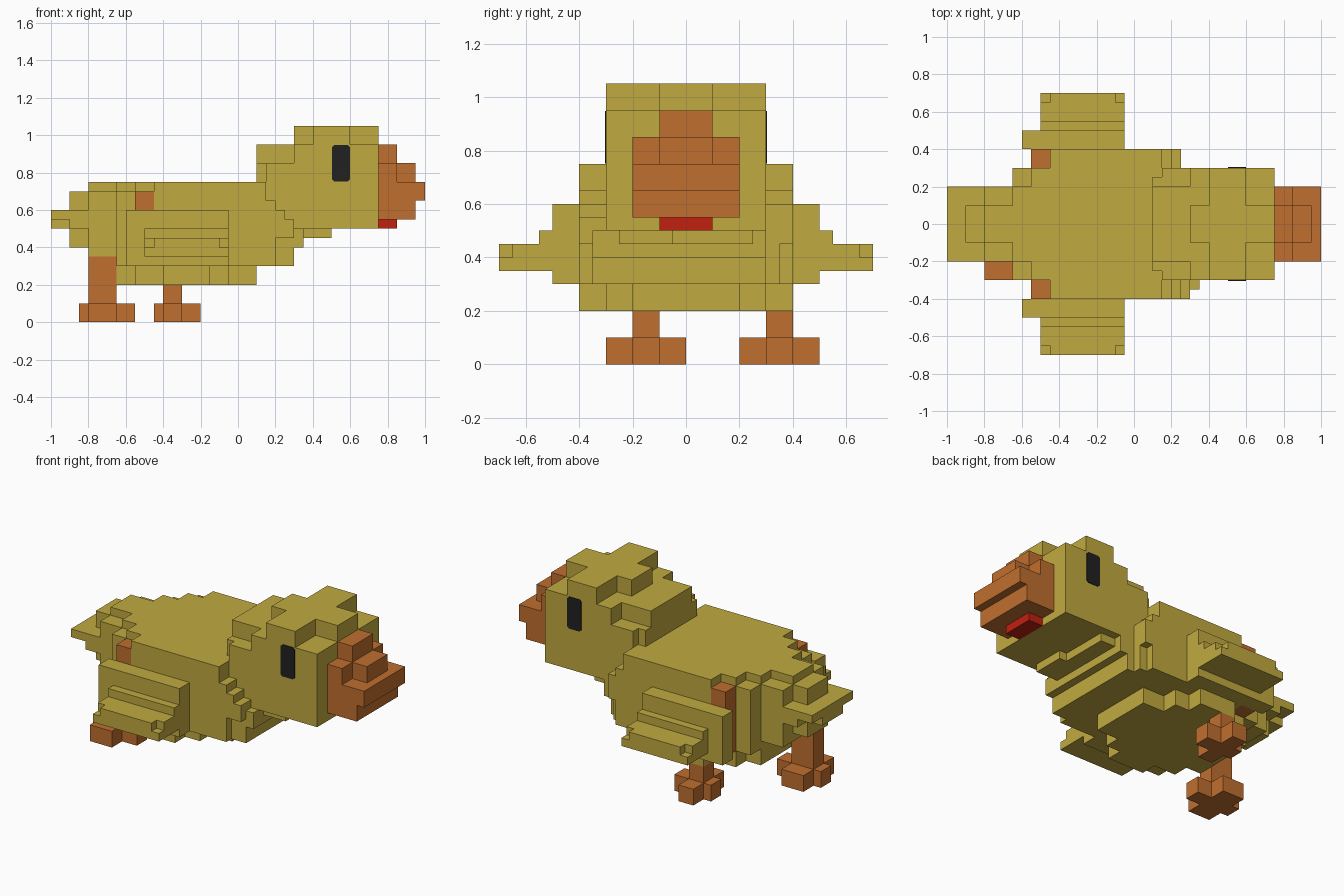
import bpy, bmesh

cube = bpy.data.objects.get("Cube")
if cube:
    bpy.data.objects.remove(cube, do_unlink=True)

U = 0.05          # size of one block
taken = set()     # blocks already used by an earlier part


def material(name, rgb):
    m = bpy.data.materials.new(name)
    m.use_nodes = True
    m.diffuse_color = (*rgb, 1)
    m.node_tree.nodes["Principled BSDF"].inputs["Base Color"].default_value = (*rgb, 1)
    return m


YELLOW = material("olive_yellow", (0.53, 0.40, 0.05))
ORANGE = material("burnt_orange", (0.53, 0.157, 0.028))
RED = material("tongue_red", (0.53, 0.015, 0.005))
BLACK = material("eye_black", (0.015, 0.015, 0.015))

# Outward normal and counter-clockwise corners of each block side
SIDES = {
    (1, 0, 0): [(1, 0, 0), (1, 1, 0), (1, 1, 1), (1, 0, 1)],
    (-1, 0, 0): [(0, 0, 0), (0, 0, 1), (0, 1, 1), (0, 1, 0)],
    (0, 1, 0): [(0, 1, 0), (0, 1, 1), (1, 1, 1), (1, 1, 0)],
    (0, -1, 0): [(0, 0, 0), (1, 0, 0), (1, 0, 1), (0, 0, 1)],
    (0, 0, 1): [(0, 0, 1), (1, 0, 1), (1, 1, 1), (0, 1, 1)],
    (0, 0, -1): [(0, 0, 0), (0, 1, 0), (1, 1, 0), (1, 0, 0)],
}


def blocks(name, mat, boxes):
    """Union of boxes (x0, x1, y0, y1, z0, z1) as one stepped skin."""
    cells = set()
    for b in boxes:
        x0, x1, y0, y1, z0, z1 = [round(v / U) for v in b]
        cells |= {(x, y, z) for x in range(x0, x1)
                  for y in range(y0, y1) for z in range(z0, z1)}
    cells -= taken
    taken.update(cells)
    bm = bmesh.new()
    verts = {}
    for c in sorted(cells):
        for n, corners in SIDES.items():
            if tuple(a + b for a, b in zip(c, n)) in cells:
                continue
            face = []
            for k in corners:
                p = tuple(a + b for a, b in zip(c, k))
                if p not in verts:
                    verts[p] = bm.verts.new([v * U for v in p])
                face.append(verts[p])
            bm.faces.new(face)
    bmesh.ops.dissolve_limit(bm, angle_limit=0.02, verts=bm.verts[:], edges=bm.edges[:])
    me = bpy.data.meshes.new(name)
    bm.to_mesh(me)
    bm.free()
    me.materials.append(mat)
    ob = bpy.data.objects.new(name, me)
    bpy.context.collection.objects.link(ob)
    return ob


def mid(x0, x1, w, z0, z1):
    """Box centred on y = 0 with half width w."""
    return (x0, x1, -w, w, z0, z1)


# Upper legs set into the flanks
for side, y in (("left", 0.3), ("right", -0.4)):
    blocks(side + "_thigh", ORANGE, [(-0.55, -0.45, y, y + 0.1, 0.3, 0.7)])

# Beak and tongue
blocks("beak", ORANGE, [
    mid(0.75, 0.95, 0.2, 0.55, 0.65), mid(0.75, 1.0, 0.2, 0.65, 0.75),
    mid(0.75, 0.85, 0.2, 0.75, 0.85), mid(0.75, 0.95, 0.1, 0.75, 0.85),
    mid(0.75, 0.85, 0.1, 0.85, 0.95)])
blocks("tongue", RED, [mid(0.75, 0.85, 0.1, 0.5, 0.55)])

# Head with cross-shaped crown
blocks("head", YELLOW, [
    mid(0.3, 0.75, 0.3, 0.5, 0.95), mid(0.15, 0.3, 0.3, 0.5, 0.85),
    mid(0.1, 0.3, 0.25, 0.75, 0.85), mid(0.1, 0.3, 0.2, 0.85, 0.95),
    mid(0.4, 0.6, 0.3, 0.95, 1.05), mid(0.3, 0.75, 0.1, 0.95, 1.05)])

# Body, chest steps and belly
blocks("body", YELLOW, [
    mid(-0.45, 0.15, 0.4, 0.3, 0.75), mid(0.15, 0.2, 0.4, 0.3, 0.65),
    mid(0.2, 0.25, 0.4, 0.45, 0.6), mid(0.2, 0.25, 0.35, 0.3, 0.45),
    mid(-0.65, -0.45, 0.3, 0.3, 0.7), mid(-0.65, -0.45, 0.2, 0.7, 0.75),
    mid(-0.55, -0.45, 0.3, 0.7, 0.75)])
blocks("chest", YELLOW, [
    mid(0.2, 0.3, 0.3, 0.3, 0.5), (0.2, 0.3, -0.35, 0.3, 0.3, 0.55),
    (0.25, 0.3, -0.4, -0.3, 0.45, 0.55), (0.3, 0.35, -0.35, 0.3, 0.4, 0.5),
    (0.3, 0.45, -0.25, 0.25, 0.45, 0.5), (0.45, 0.5, -0.25, -0.05, 0.45, 0.5)])
blocks("belly", YELLOW, [
    mid(-0.65, 0.1, 0.2, 0.2, 0.3), mid(-0.55, -0.05, 0.3, 0.2, 0.3),
    mid(-0.4, -0.15, 0.4, 0.2, 0.3)])

# Stepped tail
blocks("tail", YELLOW, [
    mid(-1.0, -0.65, 0.2, 0.55, 0.6), mid(-1.0, -0.65, 0.1, 0.5, 0.6),
    mid(-0.9, -0.65, 0.2, 0.5, 0.6), mid(-0.9, -0.65, 0.1, 0.4, 0.7),
    mid(-0.8, -0.65, 0.2, 0.35, 0.7), mid(-0.8, -0.65, 0.1, 0.7, 0.75)])

# Wings, mirrored across the body
WING = [(-0.6, -0.05, 0.4, 0.5, 0.3, 0.6), (-0.5, -0.05, 0.5, 0.55, 0.35, 0.5),
        (-0.5, -0.05, 0.55, 0.65, 0.35, 0.45), (-0.5, -0.05, 0.65, 0.7, 0.35, 0.4),
        (-0.45, -0.1, 0.65, 0.7, 0.4, 0.45)]
blocks("left_wing", YELLOW, WING)
blocks("right_wing", YELLOW, [(a, b, -d, -c, e, f) for a, b, c, d, e, f in WING])

# Lower legs with cross-shaped feet, mid-stride
for side, x0, x1, y, toe, heel, top in (("left", -0.4, -0.3, 0.3, 0.1, 0.05, 0.2),
                                        ("right", -0.8, -0.65, -0.2, 0.1, 0.05, 0.35)):
    blocks(side + "_leg", ORANGE, [
        (x0, x1, y, y + 0.1, 0, top),
        (x0 - heel, x1 + toe, y, y + 0.1, 0, 0.1),
        (x0, x1, y - 0.1, y + 0.2, 0, 0.1)])

# Eyes: thin plates with clipped corners
for side, s in (("left", 1), ("right", -1)):
    w, h, c = 0.048, 0.098, 0.012
    outline = [(-w, -h + c), (-w + c, -h), (w - c, -h), (w, -h + c),
               (w, h - c), (w - c, h), (-w + c, h), (-w, h - c)]
    bm = bmesh.new()
    f = bm.faces.new([bm.verts.new((0.55 + x, s * 0.298, 0.85 + z)) for x, z in outline])
    ext = bmesh.ops.extrude_face_region(bm, geom=[f])
    moved = [g for g in ext["geom"] if isinstance(g, bmesh.types.BMVert)]
    bmesh.ops.translate(bm, verts=moved, vec=(0, s * 0.006, 0))
    bmesh.ops.recalc_face_normals(bm, faces=bm.faces[:])
    me = bpy.data.meshes.new(side + "_eye")
    bm.to_mesh(me)
    bm.free()
    me.materials.append(BLACK)
    bpy.context.collection.objects.link(bpy.data.objects.new(side + "_eye", me))
